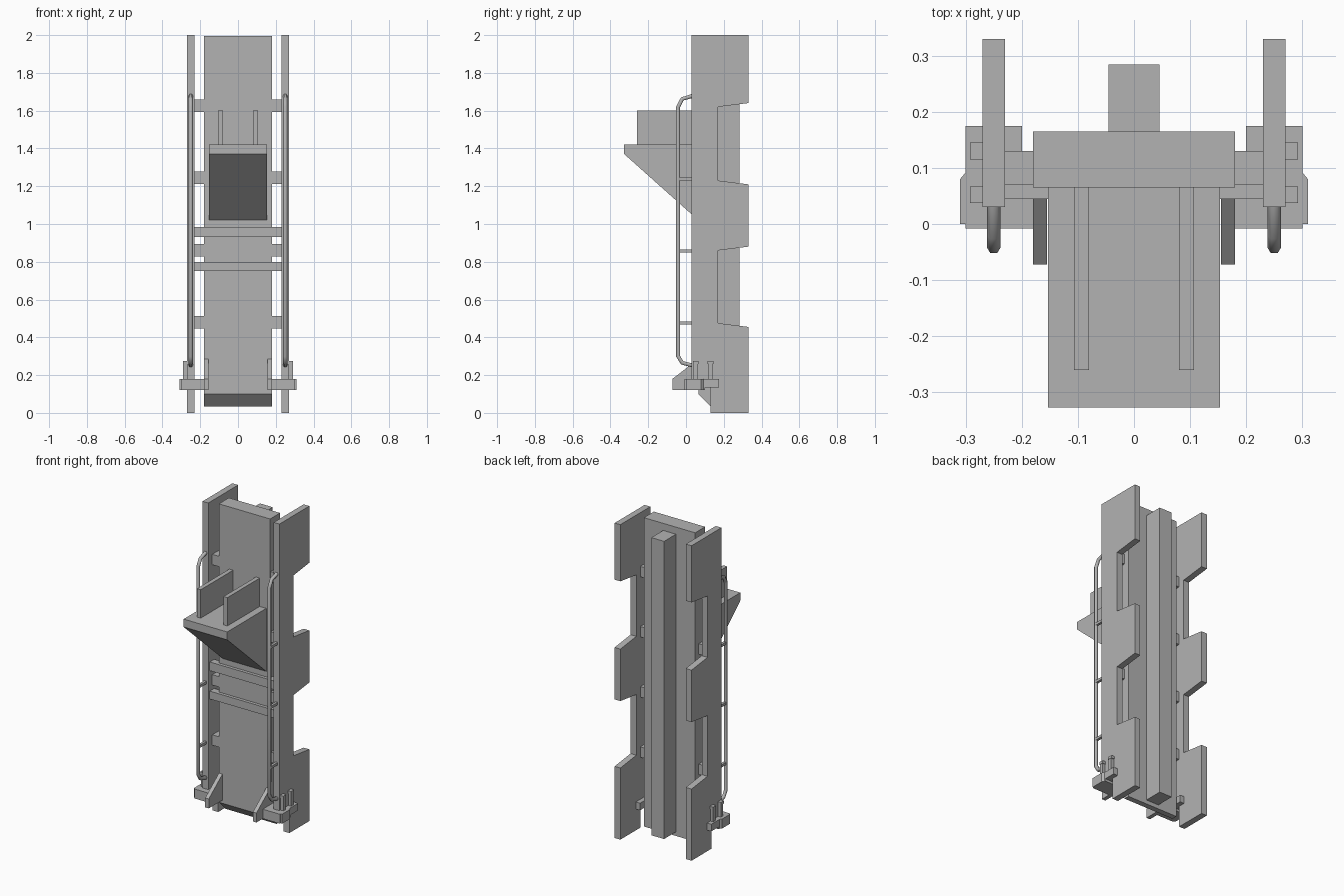
import bpy, bmesh
from mathutils import Vector

cube = bpy.data.objects.get("Cube")
if cube:
    bpy.data.objects.remove(cube, do_unlink=True)

grey = bpy.data.materials.new("plain_grey")
grey.use_nodes = True
colour = (0.45, 0.45, 0.45, 1)
grey.diffuse_color = colour
grey.node_tree.nodes["Principled BSDF"].inputs["Base Color"].default_value = colour


def finish(name, bm):
    bmesh.ops.recalc_face_normals(bm, faces=bm.faces)
    mesh = bpy.data.meshes.new(name)
    bm.to_mesh(mesh)
    bm.free()
    mesh.materials.append(grey)
    obj = bpy.data.objects.new(name, mesh)
    bpy.context.scene.collection.objects.link(obj)
    return obj


def slab(name, profile, x0, x1):
    """Extrude a (y, z) profile along x."""
    bm = bmesh.new()
    face = bm.faces.new([bm.verts.new((x0, y, z)) for y, z in profile])
    out = bmesh.ops.extrude_face_region(bm, geom=[face])
    moved = [v for v in out["geom"] if isinstance(v, bmesh.types.BMVert)]
    bmesh.ops.translate(bm, verts=moved, vec=(x1 - x0, 0, 0))
    return finish(name, bm)


def box(name, x0, x1, y0, y1, z0, z1):
    return slab(name, [(y0, z0), (y1, z0), (y1, z1), (y0, z1)], x0, x1)


def tube(name, points, radius):
    curve = bpy.data.curves.new(name, "CURVE")
    curve.dimensions = "3D"
    curve.bevel_depth = radius
    curve.bevel_resolution = 1
    curve.use_fill_caps = True
    line = curve.splines.new("POLY")
    line.points.add(len(points) - 1)
    for p, co in zip(line.points, points):
        p.co = (*co, 1)
    curve.materials.append(grey)
    obj = bpy.data.objects.new(name, curve)
    bpy.context.scene.collection.objects.link(obj)
    return obj


# Central panel with its chamfered foot, and the rear column
slab("center_panel", [(0.065, 0.10), (0.13, 0.034), (0.165, 0.034),
                      (0.165, 1.995), (0.065, 1.995)], -0.18, 0.18)
box("rear_column", -0.045, 0.045, 0.165, 0.284, 0.06, 1.95)

# Wedge shelf on the front
slab("wedge_shelf", [(0.065, 1.02), (0.065, 1.42), (-0.327, 1.42),
                     (-0.327, 1.37)], -0.153, 0.153)

# Bands across the front
for i, (low, high) in enumerate([(0.75, 0.80), (0.93, 0.985)]):
    box(f"cross_band_{i}", -0.23, 0.23, 0.045, 0.09, low, high)

# Notched outline of the side plates
back, notch = 0.33, 0.17
plate = [(0.03, 2), (back, 2)]
for upper, lower in [(1.64, 1.21), (0.88, 0.455)]:
    plate += [(back, upper), (notch, upper - 0.02),
              (notch, lower + 0.02), (back, lower)]
plate += [(back, 0), (0.13, 0), (0.13, 0.15), (0.03, 0.15)]

rail = [(0.04, 0.25), (-0.02, 0.265), (-0.042, 0.30),
        (-0.042, 1.62), (-0.02, 1.662), (0.04, 1.68)]

for side, s in (("left", 1), ("right", -1)):
    slab(f"{side}_side_plate", plate, s * 0.23, s * 0.27)
    box(f"{side}_shelf_fin", s * 0.08, s * 0.107, -0.26, 0.065, 1.42, 1.60)

    # Gusset at the foot
    slab(f"{side}_foot_gusset", [(-0.072, 0.12), (0.08, 0.12), (0.08, 0.29),
                                 (0.065, 0.285), (-0.072, 0.18)], s * 0.155, s * 0.18)

    # Spacers joining the panel and the plate
    for i in range(4):
        z = 0.48 + 0.382 * i
        box(f"{side}_spacer_{i}", s * 0.18, s * 0.23, 0.07, 0.13, z - 0.033, z + 0.033)

    # Handrail and its stand-offs
    tube(f"{side}_handrail", [(s * 0.25, y, z) for y, z in rail], 0.012)
    for i in range(3):
        z = 0.475 + 0.382 * i
        box(f"{side}_rail_standoff_{i}", s * 0.242, s * 0.258, -0.042, 0.03, z - 0.008, z + 0.008)

    # Foot bracket with its outer lip, rear arm and locking pins
    box(f"{side}_foot_bracket", s * 0.18, s * 0.30, -0.008, 0.10, 0.12, 0.18)
    lip = slab(f"{side}_bracket_lip", [(0, 0.12), (0.092, 0.12), (0.092, 0.18),
                                       (0, 0.18)], s * 0.30, s * 0.31)
    for v in lip.data.vertices:
        if abs(v.co.x) > 0.305 and v.co.y > 0.05:
            v.co.y -= 0.012
    box(f"{side}_bracket_arm", s * 0.20, s * 0.30, 0.10, 0.175, 0.135, 0.18)
    for i, y in enumerate((0.052, 0.13)):
        box(f"{side}_pin_{i}", s * 0.27, s * 0.29, y - 0.011, y + 0.011, 0.17, 0.258)
        box(f"{side}_pin_cap_{i}", s * 0.268, s * 0.292, y - 0.015, y + 0.015, 0.258, 0.275)
